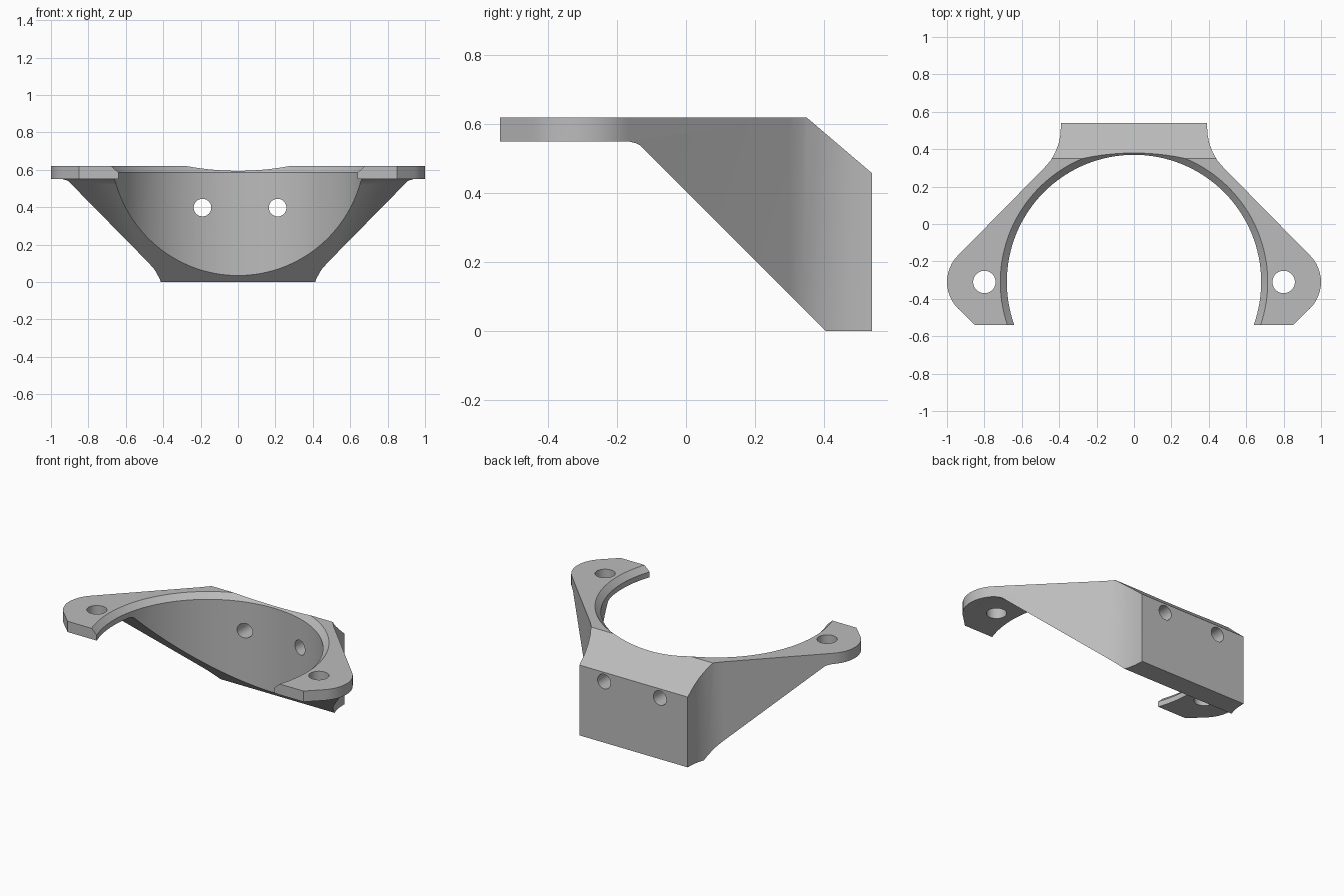
import bpy
import bmesh
from math import sin, cos, radians, pi
from mathutils import Matrix, Vector

if "Cube" in bpy.data.objects:
    bpy.data.objects.remove(bpy.data.objects["Cube"])

RING_Y = -0.31          # centre line of the round opening and the two ears
TOP = 0.62
FRONT, BACK = -0.54, 0.54


def new_object(name, bm):
    bmesh.ops.recalc_face_normals(bm, faces=bm.faces)
    mesh = bpy.data.meshes.new(name)
    bm.to_mesh(mesh)
    bm.free()
    obj = bpy.data.objects.new(name, mesh)
    bpy.context.collection.objects.link(obj)
    return obj


def prism(name, points, push):
    """Extrude a closed outline along a vector."""
    bm = bmesh.new()
    face = bm.faces.new([bm.verts.new(p) for p in points])
    extruded = bmesh.ops.extrude_face_region(bm, geom=[face])["geom"]
    verts = [v for v in extruded if isinstance(v, bmesh.types.BMVert)]
    bmesh.ops.translate(bm, verts=verts, vec=Vector(push))
    return new_object(name, bm)


def cone(name, centre, r1, r2, depth, segments, along_y=False):
    bm = bmesh.new()
    turn = Matrix.Rotation(pi / 2, 4, "X") if along_y else Matrix()
    bmesh.ops.create_cone(bm, cap_ends=True, segments=segments, radius1=r1,
                          radius2=r2, depth=depth,
                          matrix=Matrix.Translation(centre) @ turn)
    return new_object(name, bm)


def combine(target, tool, operation):
    mod = target.modifiers.new(operation.lower(), "BOOLEAN")
    mod.operation, mod.object, mod.solver = operation, tool, "EXACT"
    bpy.context.view_layer.objects.active = target
    bpy.ops.object.modifier_apply(modifier=mod.name)
    bpy.data.objects.remove(tool)


# Plan outline: flared back block, straight arm, round ear, clipped front corner
half = [(0.39, BACK), (0.393, 0.48), (0.403, 0.43), (0.42, 0.385),
        (0.445, 0.34), (0.48, 0.3)]
for i in range(13):
    a = radians(45 - i * 7.5)
    half.append((0.8 + 0.2 * cos(a), RING_Y + 0.2 * sin(a)))
half.append((0.85, FRONT))
outline = half + [(-x, y) for x, y in reversed(half)]
bracket = prism("mounting_bracket", [(x, y, 0) for x, y in outline], (0, 0, 1))

# Side profile: thin front plate, sloping underside, bevelled back block
side = [(FRONT - 0.01, 0.55), (FRONT - 0.01, TOP), (0.35, TOP),
        (BACK, 0.458), (BACK + 0.01, 0.45), (BACK + 0.01, 0), (0.405, 0),
        (-0.132, 0.538), (-0.145, 0.545), (-0.165, 0.55)]
combine(bracket, prism("side_profile", [(-1.2, y, z) for y, z in side],
                       (2.4, 0, 0)), "INTERSECT")

# Round opening with a bevelled upper rim
combine(bracket, cone("opening", (0, RING_Y, 0.4), 0.68, 0.68, 1.2, 128),
        "DIFFERENCE")
combine(bracket, cone("rim_bevel", (0, RING_Y, 0.635), 0.68, 0.78, 0.1, 128),
        "DIFFERENCE")

# Screw holes: one through each ear, two through the back block
for x in (-0.8, 0.8):
    combine(bracket, cone("ear_hole", (x, RING_Y, 0.6), 0.06, 0.06, 0.4, 40),
            "DIFFERENCE")
for x in (-0.19, 0.212):
    combine(bracket, cone("back_hole", (x, 0.4, 0.398), 0.047, 0.047, 0.8, 40,
                          True), "DIFFERENCE")

# Plain grey finish
grey = bpy.data.materials.new("plain grey")
grey.use_nodes = True
colour = (0.5, 0.5, 0.5, 1)
grey.diffuse_color = colour
grey.node_tree.nodes["Principled BSDF"].inputs["Base Color"].default_value = colour
bracket.data.materials.clear()
bracket.data.materials.append(grey)
for poly in bracket.data.polygons:
    poly.material_index = 0

bpy.ops.object.select_all(action="DESELECT")
bracket.select_set(True)
bpy.context.view_layer.objects.active = bracket
bpy.ops.object.shade_smooth_by_angle(angle=radians(25))
